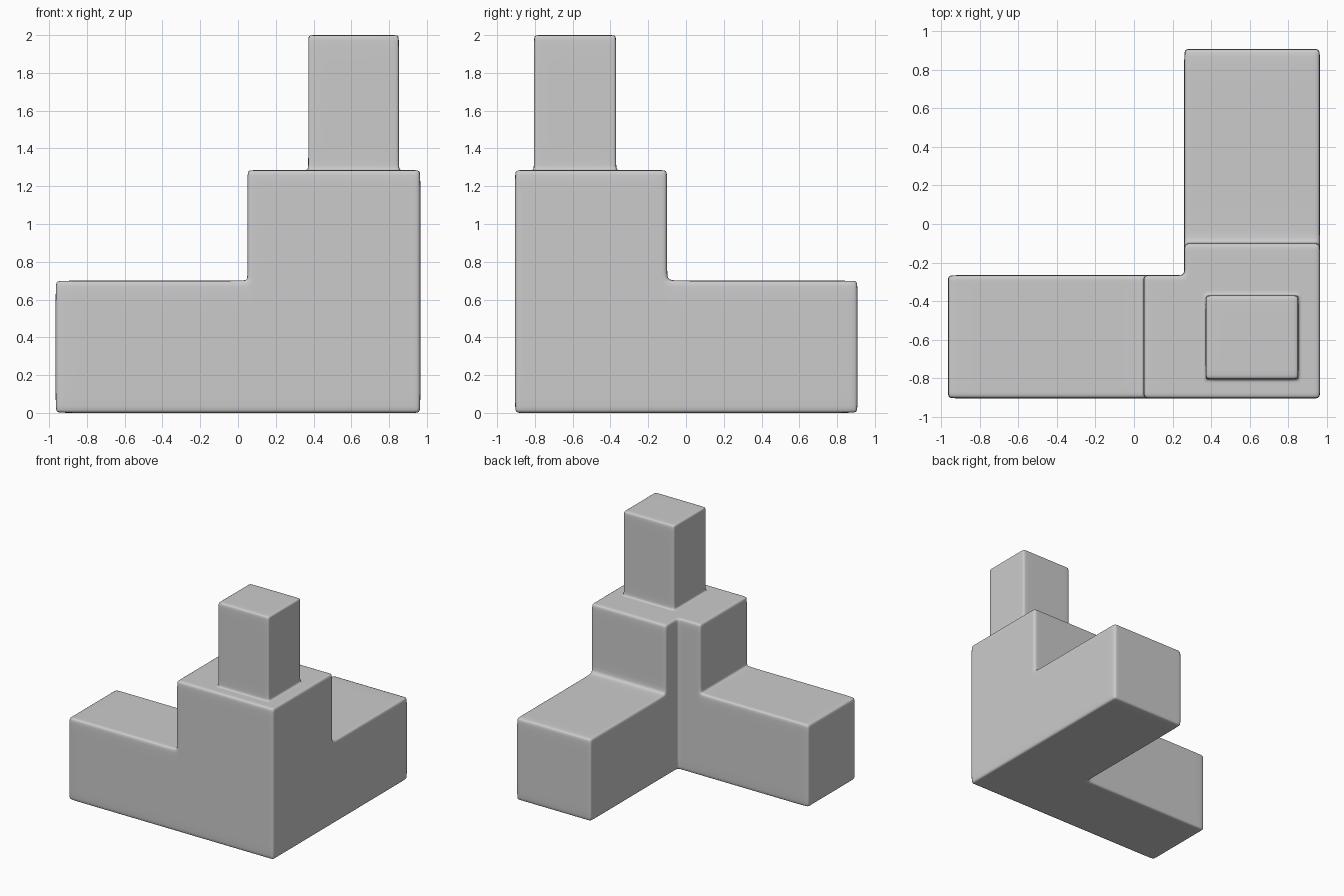
import bpy, bmesh

if "Cube" in bpy.data.objects:
    bpy.data.objects.remove(bpy.data.objects["Cube"])

# Overlapping boxes: (x0, x1, y0, y1, z0, z1)
BOXES = [
    (-0.965, 0.965, -0.905, -0.265, 0, 0.70),    # left arm
    (0.26, 0.965, -0.905, 0.908, 0, 0.70),       # back arm
    (0.05, 0.965, -0.905, -0.265, 0, 1.285),     # corner block
    (0.26, 0.965, -0.905, -0.10, 0, 1.285),      # corner block, rear step
    (0.372, 0.852, -0.805, -0.37, 0, 2.0),       # post
]

# Grid lines: box limits plus support loops that hold the rounded edges tight
X = [-0.965, -0.92, 0.015, 0.05, 0.09, 0.225, 0.26, 0.30, 0.345, 0.372, 0.40,
     0.825, 0.852, 0.88, 0.925, 0.965]
Y = [-0.905, -0.865, -0.83, -0.805, -0.775, -0.40, -0.37, -0.34, -0.30, -0.265,
     -0.23, -0.14, -0.10, -0.01, 0.865, 0.908]
Z = [0, 0.04, 0.66, 0.70, 0.735, 1.25, 1.285, 1.315, 1.965, 2.0]
LINES = (X, Y, Z)


def solid(cell):
    """True when the grid cell lies inside any of the boxes."""
    if any(i < 0 or i >= len(l) - 1 for i, l in zip(cell, LINES)):
        return False
    mid = [(l[i] + l[i + 1]) / 2 for i, l in zip(cell, LINES)]
    return any(all(b[2 * a] < mid[a] < b[2 * a + 1] for a in range(3)) for b in BOXES)


bm = bmesh.new()
verts = {}


def vert(key):
    if key not in verts:
        verts[key] = bm.verts.new([l[i] for i, l in zip(key, LINES)])
    return verts[key]


# Skin the outside of the union as one clean quad cage
for i in range(len(X) - 1):
    for j in range(len(Y) - 1):
        for k in range(len(Z) - 1):
            cell = (i, j, k)
            if not solid(cell):
                continue
            for axis in range(3):
                u, v = (axis + 1) % 3, (axis + 2) % 3
                for side in (0, 1):
                    beside = list(cell)
                    beside[axis] += 2 * side - 1
                    if solid(beside):
                        continue
                    ring = []
                    for du, dv in ((0, 0), (1, 0), (1, 1), (0, 1)):
                        key = list(cell)
                        key[axis] += side
                        key[u] += du
                        key[v] += dv
                        ring.append(vert(tuple(key)))
                    bm.faces.new(ring if side else ring[::-1])

for f in bm.faces:
    f.smooth = True
mesh = bpy.data.meshes.new("corner_joint")
bm.to_mesh(mesh)
bm.free()

obj = bpy.data.objects.new("corner_joint", mesh)
bpy.context.collection.objects.link(obj)

# Subdivision rounds edges and fillets the inner corners
sub = obj.modifiers.new("round", "SUBSURF")
sub.levels = sub.render_levels = 2
